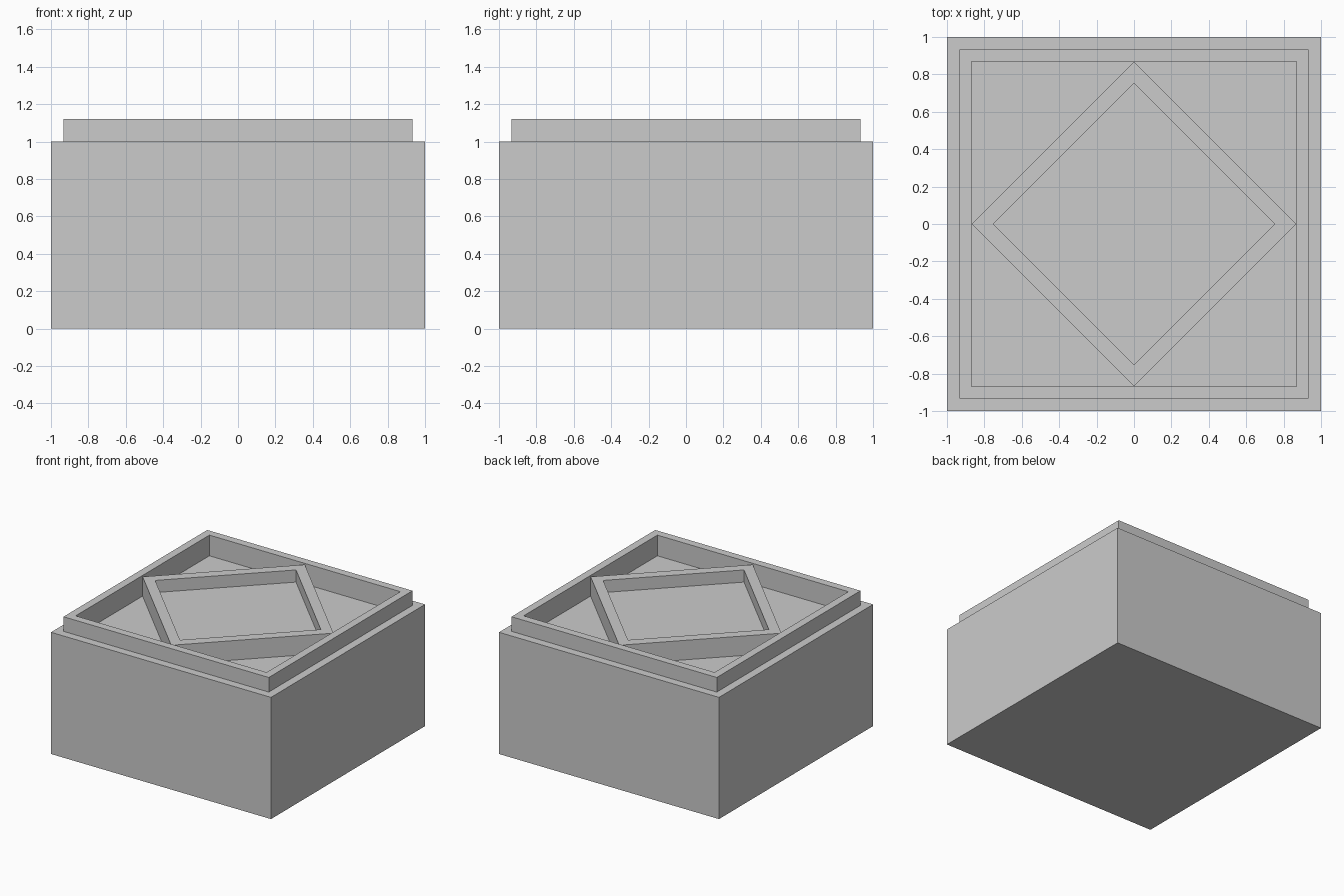
import bpy, bmesh

if "Cube" in bpy.data.objects:
    bpy.data.objects.remove(bpy.data.objects["Cube"])


def square(r, z):
    return [(-r, -r, z), (r, -r, z), (r, r, z), (-r, r, z)]


def diamond(r, z):
    return [(0, -r, z), (r, 0, z), (0, r, z), (-r, 0, z)]


def loft(name, shape, profile):
    """Skin four-sided rings along a (radius, height) profile and cap both ends."""
    bm = bmesh.new()
    rings = [[bm.verts.new(p) for p in shape(r, z)] for r, z in profile]
    for a, b in zip(rings, rings[1:]):
        for i in range(4):
            j = (i + 1) % 4
            bm.faces.new((a[i], a[j], b[j], b[i]))
    bm.faces.new(rings[0][::-1])
    bm.faces.new(rings[-1])
    mesh = bpy.data.meshes.new(name)
    bm.to_mesh(mesh)
    bm.free()
    obj = bpy.data.objects.new(name, mesh)
    bpy.context.collection.objects.link(obj)
    return obj


# Block with a stepped-in rim around a sunken floor
loft("block_with_rim", square,
     [(1.0, 0), (1.0, 1.0), (0.933, 1.0), (0.933, 1.12), (0.868, 1.12), (0.868, 0.95)])

# Raised diamond tray standing on the sunken floor
loft("diamond_tray", diamond,
     [(0.867, 0.95), (0.867, 1.11), (0.753, 1.11), (0.753, 1.01)])
